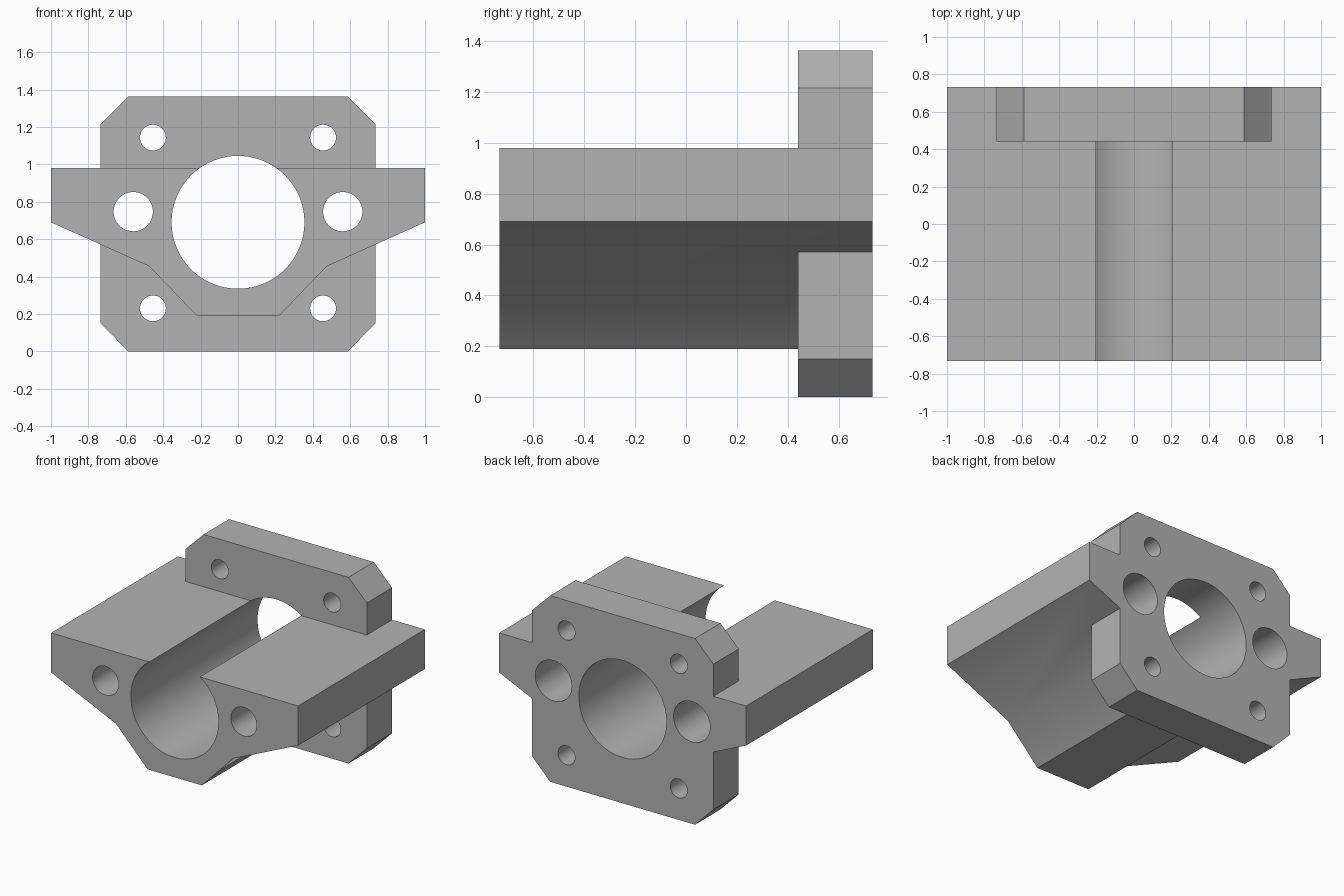
import bpy, math

if "Cube" in bpy.data.objects:
    bpy.data.objects.remove(bpy.data.objects["Cube"])

Y_FRONT, Y_BACK, Y_PLATE = -0.733, 0.733, 0.44

grey = bpy.data.materials.new("light_grey")
grey.diffuse_color = (0.45, 0.45, 0.45, 1)
grey.use_nodes = True
grey.node_tree.nodes["Principled BSDF"].inputs["Base Color"].default_value = grey.diffuse_color


def prism(name, half, y0, y1):
    """Extrude a left-right symmetric outline, given as its right half from top to bottom."""
    outline = half + [(-x, z) for x, z in reversed(half)]
    n = len(outline)
    verts = [(x, y, z) for y in (y0, y1) for x, z in outline]
    faces = [tuple(reversed(range(n))), tuple(range(n, 2 * n))]
    faces += [(i, (i + 1) % n, n + (i + 1) % n, n + i) for i in range(n)]
    mesh = bpy.data.meshes.new(name)
    mesh.from_pydata(verts, [], [f[::-1] for f in faces])
    mesh.materials.append(grey)
    obj = bpy.data.objects.new(name, mesh)
    bpy.context.collection.objects.link(obj)
    bpy.context.view_layer.objects.active = obj
    bpy.ops.object.select_all(action='DESELECT')
    obj.select_set(True)
    bpy.ops.object.mode_set(mode='EDIT')
    bpy.ops.mesh.select_all(action='SELECT')
    bpy.ops.mesh.normals_make_consistent(inside=False)
    bpy.ops.object.mode_set(mode='OBJECT')
    return obj


def combine(target, other, operation):
    """Apply a boolean and discard the helper."""
    mod = target.modifiers.new(operation.lower(), 'BOOLEAN')
    mod.operation, mod.solver, mod.object = operation, 'EXACT', other
    bpy.context.view_layer.objects.active = target
    bpy.ops.object.modifier_apply(modifier=mod.name)
    bpy.data.objects.remove(other)


def bore(target, x, z, radius, y0, y1, sides=64):
    """Cut a round hole running along y."""
    bpy.ops.mesh.primitive_cylinder_add(
        vertices=sides, radius=radius, depth=y1 - y0,
        location=(x, (y0 + y1) / 2, z), rotation=(math.pi / 2, 0, 0))
    cutter = bpy.context.object
    cutter.name = "hole_cutter"
    cutter.hide_render = True
    cutter.data.materials.append(grey)
    combine(target, cutter, 'DIFFERENCE')


# Long winged body and chamfered flange plate, joined into one block
block = prism("mounting_block",
              [(1, 0.98), (1, 0.69), (0.475, 0.455), (0.22, 0.19)], Y_FRONT, Y_BACK)
plate = prism("flange_plate",
              [(0.587, 1.363), (0.735, 1.215), (0.735, 0.15), (0.587, 0)], Y_PLATE, Y_BACK)
combine(block, plate, 'UNION')

# Central bore, which opens the top of the body as a slot
bore(block, 0, 0.69, 0.355, -1, 1, 96)

for side in (-1, 1):
    # Rod sockets from the back, with narrower holes through the front wall
    bore(block, side * 0.56, 0.747, 0.105, -1, 1)
    bore(block, side * 0.56, 0.747, 0.148, -0.44, 1)
    # Corner bolt holes in the plate
    for z in (0.23, 1.143):
        bore(block, side * 0.455, z, 0.069, 0.3, 1, 48)

# Smooth bore walls, sharp edges elsewhere
bpy.ops.object.select_all(action='DESELECT')
block.select_set(True)
bpy.context.view_layer.objects.active = block
bpy.ops.object.shade_smooth_by_angle(angle=math.radians(25))
